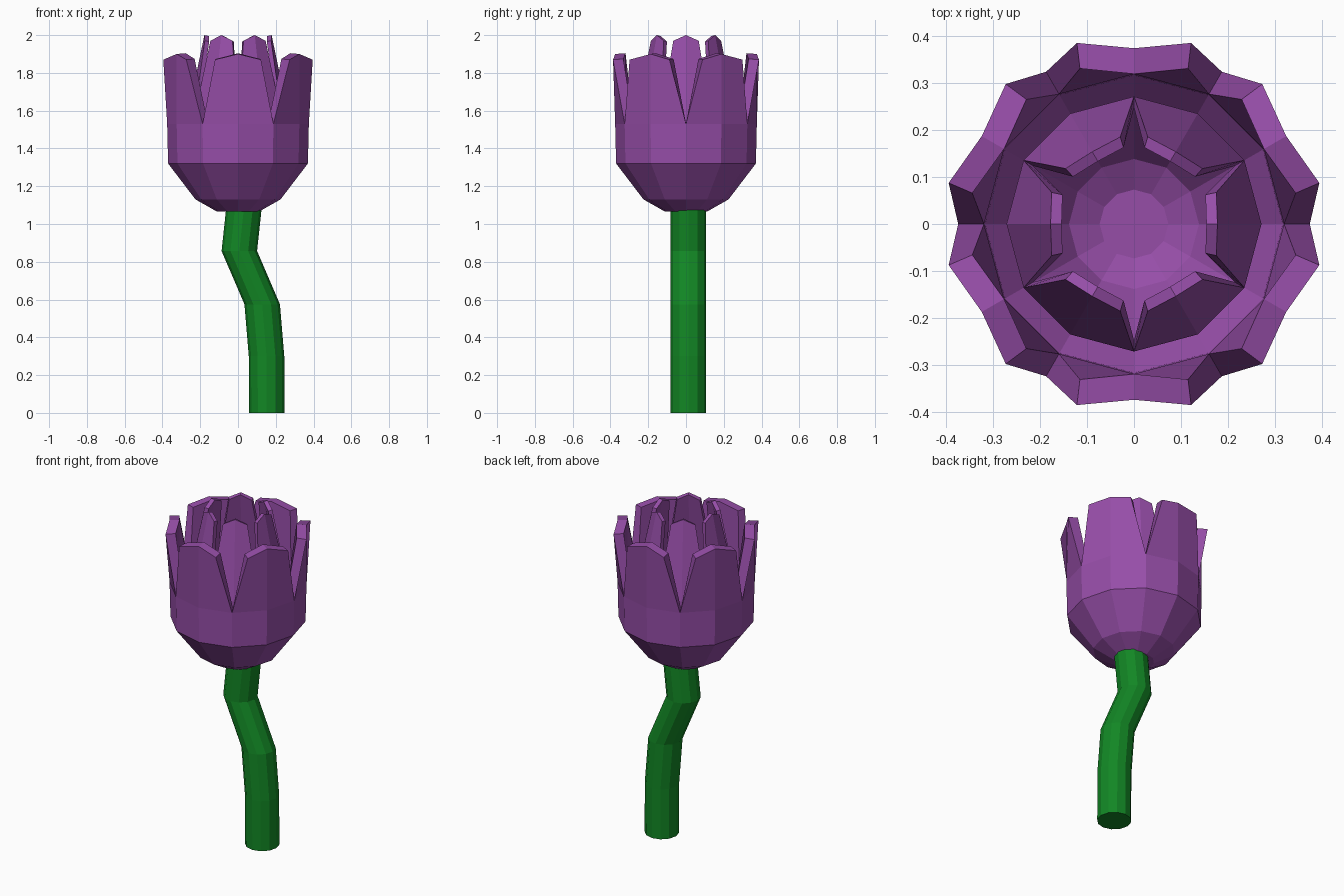
import bpy, bmesh
from math import cos, sin, pi, radians

cube = bpy.data.objects.get("Cube")
if cube:
    bpy.data.objects.remove(cube)


def material(name, rgb):
    mat = bpy.data.materials.new(name)
    mat.use_nodes = True
    mat.diffuse_color = (*rgb, 1)
    mat.node_tree.nodes["Principled BSDF"].inputs["Base Color"].default_value = (*rgb, 1)
    return mat


def finish(bm, name, mat):
    bmesh.ops.recalc_face_normals(bm, faces=bm.faces)
    mesh = bpy.data.meshes.new(name)
    bm.to_mesh(mesh)
    bm.free()
    mesh.materials.append(mat)
    obj = bpy.data.objects.new(name, mesh)
    bpy.context.collection.objects.link(obj)
    return obj


def loft(bm, rings, sides=12):
    """Rings are (x, y, z, radius); returns the rows of vertices."""
    rows = [[bm.verts.new((x + r * cos(2 * pi * i / sides),
                           y + r * sin(2 * pi * i / sides), z))
             for i in range(sides)] for x, y, z, r in rings]
    for low, high in zip(rows, rows[1:]):
        for i in range(sides):
            j = (i + 1) % sides
            bm.faces.new((low[i], low[j], high[j], high[i]))
    bm.faces.new(rows[0][::-1])
    return rows


def petal_cup(name, profile, first, half_angle, corner, tip, thickness, mat):
    """Cup with six petals; corner and tip are (radius, z), first is a petal's rim index."""
    bm = bmesh.new()
    rim = loft(bm, [(0, 0, z, r) for r, z in profile])[-1]
    for k in range(6):
        mid = first + 2 * k
        angle = mid * pi / 6
        top = []
        for turn, (r, z) in ((-half_angle, corner), (0, tip), (half_angle, corner)):
            a = angle + radians(turn)
            top.append(bm.verts.new((r * cos(a), r * sin(a), z)))
        base = [rim[(mid + d) % 12] for d in (-1, 0, 1)]
        for i in range(2):
            bm.faces.new((base[i], base[i + 1], top[i + 1], top[i]))
    obj = finish(bm, name, mat)
    shell = obj.modifiers.new("Thickness", "SOLIDIFY")
    shell.thickness = thickness
    shell.offset = -1
    return obj


purple = material("petal purple", (0.305, 0.075, 0.39))
green = material("stem green", (0.006, 0.24, 0.018))

# Outer petals
petal_cup("outer_petals", [(0.11, 1.065), (0.225, 1.13), (0.37, 1.32), (0.375, 1.53)],
          1, 17.5, (0.405, 1.87), (0.375, 1.9), 0.055, purple)

# Inner petals, leaning inwards and turned between the outer ones
petal_cup("inner_petals", [(0.08, 1.12), (0.155, 1.16), (0.27, 1.32), (0.272, 1.55)],
          0, 21, (0.188, 1.97), (0.178, 2.0), 0.024, purple)

# Bent stem
bm = bmesh.new()
path = [(0.152, 0), (0.151, 0.3), (0.128, 0.575), (0.007, 0.857), (0.032, 1.09)]
rows = loft(bm, [(x, 0.013, z, 0.094) for x, z in path])
bm.faces.new(rows[-1])
finish(bm, "stem", green)
